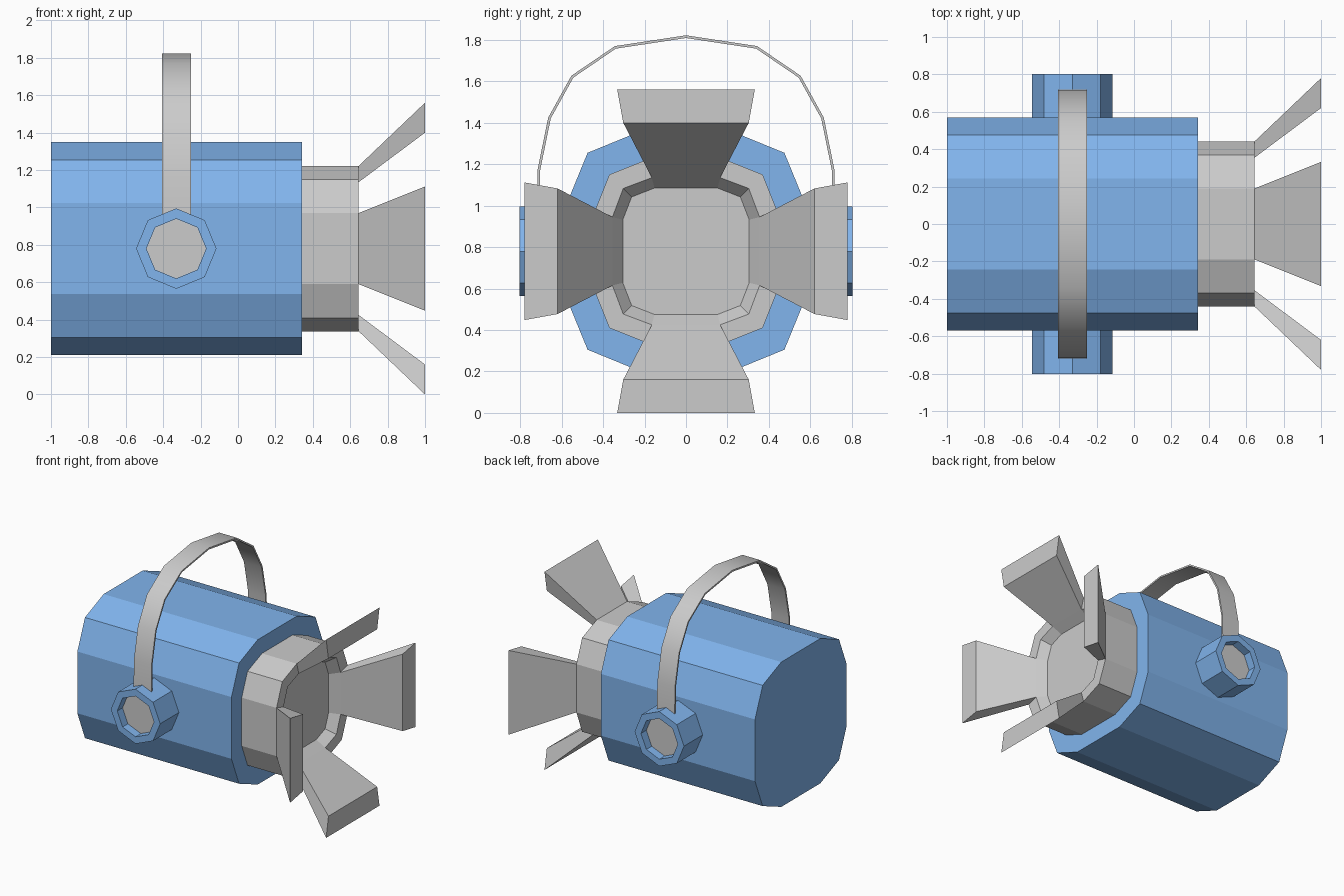
import bpy, bmesh, math
from mathutils import Matrix, Vector

if "Cube" in bpy.data.objects:
    bpy.data.objects.remove(bpy.data.objects["Cube"])

ZC = 0.78  # height of the lamp axis

blue = bpy.data.materials.new("blue_paint")
blue.diffuse_color = (0.22, 0.46, 0.85, 1)
blue.use_nodes = True
blue.node_tree.nodes["Principled BSDF"].inputs["Base Color"].default_value = blue.diffuse_color


def finish(name, bm, mat=None):
    bmesh.ops.recalc_face_normals(bm, faces=bm.faces)
    me = bpy.data.meshes.new(name)
    bm.to_mesh(me)
    bm.free()
    ob = bpy.data.objects.new(name, me)
    bpy.context.collection.objects.link(ob)
    if mat:
        me.materials.append(mat)
    return ob


def loft(bm, rings, cap_start=True, cap_end=True):
    loops = [[bm.verts.new(p) for p in r] for r in rings]
    for a, b in zip(loops, loops[1:]):
        n = len(a)
        for i in range(n):
            bm.faces.new((a[i], a[(i + 1) % n], b[(i + 1) % n], b[i]))
    if cap_start:
        bm.faces.new(loops[0])
    if cap_end:
        bm.faces.new(loops[-1])


def rounded_square(x, half, flat, corner):
    # twelve-sided rounded square around the lamp axis
    base = [(half, -flat), (half, flat), (corner, corner)]
    pts = []
    for k in range(4):
        c, s = round(math.cos(k * math.pi / 2)), round(math.sin(k * math.pi / 2))
        pts += [(x, c * y - s * z, ZC + s * y + c * z) for y, z in base]
    return pts


def octagon(y, r):
    return [(-0.33 + r * math.cos(i * math.pi / 4), y,
             ZC + r * math.sin(i * math.pi / 4)) for i in range(8)]


# lamp housing
bm = bmesh.new()
loft(bm, [rounded_square(x, 0.57, 0.243, 0.475) for x in (-1, 0.342)])
finish("housing", bm, blue)

# front neck with recessed lens
bm = bmesh.new()
loft(bm, [rounded_square(0.33, 0.442, 0.19, 0.37),
          rounded_square(0.645, 0.442, 0.19, 0.37),
          rounded_square(0.645, 0.355, 0.165, 0.303),
          rounded_square(0.575, 0.305, 0.152, 0.262)])
finish("neck_and_lens", bm)

# four flaring barn-door flaps
for k, side in enumerate(("right", "top", "left", "bottom")):
    bm = bmesh.new()
    loft(bm, [[(0.645, -0.165, 0.355), (0.645, 0.165, 0.355),
               (0.645, 0.19, 0.442), (0.645, -0.19, 0.442)],
              [(1, -0.303, 0.62), (1, 0.303, 0.62),
               (1, 0.332, 0.78), (1, -0.332, 0.78)]])
    bmesh.ops.transform(bm, verts=bm.verts, matrix=Matrix.Translation((0, 0, ZC))
                        @ Matrix.Rotation((k - 1) * math.pi / 2, 4, 'X'))
    finish("flap_" + side, bm)

# octagonal side pivots with recessed grey discs
for s, side in ((-1, "front"), (1, "back")):
    bm = bmesh.new()
    loft(bm, [octagon(s * 0.55, 0.215), octagon(s * 0.803, 0.215),
              octagon(s * 0.803, 0.16), octagon(s * 0.735, 0.16)])
    finish("pivot_" + side, bm, blue)
    bm = bmesh.new()
    loft(bm, [octagon(s * 0.73, 0.159), octagon(s * 0.738, 0.159)])
    finish("pivot_disc_" + side, bm)

# thin curved carrying handle
half = [(0.72, 0.88), (0.717, 1.17), (0.665, 1.425), (0.553, 1.627), (0.343, 1.77)]
outer = half + [(0, 1.822)] + [(-y, z) for y, z in reversed(half)]
rings = []
for i, p in enumerate(outer):
    t = Vector(outer[min(i + 1, 10)]) - Vector(outer[max(i - 1, 0)])
    n = Vector((-t.y, t.x)).normalized() * 0.013
    q = Vector(p) + n
    rings.append([(-0.405, *p), (-0.252, *p), (-0.252, *q), (-0.405, *q)])
bm = bmesh.new()
loft(bm, rings)
handle = finish("handle", bm)
bpy.context.view_layer.objects.active = handle
handle.select_set(True)
bpy.ops.object.shade_smooth_by_angle(angle=math.radians(40))
